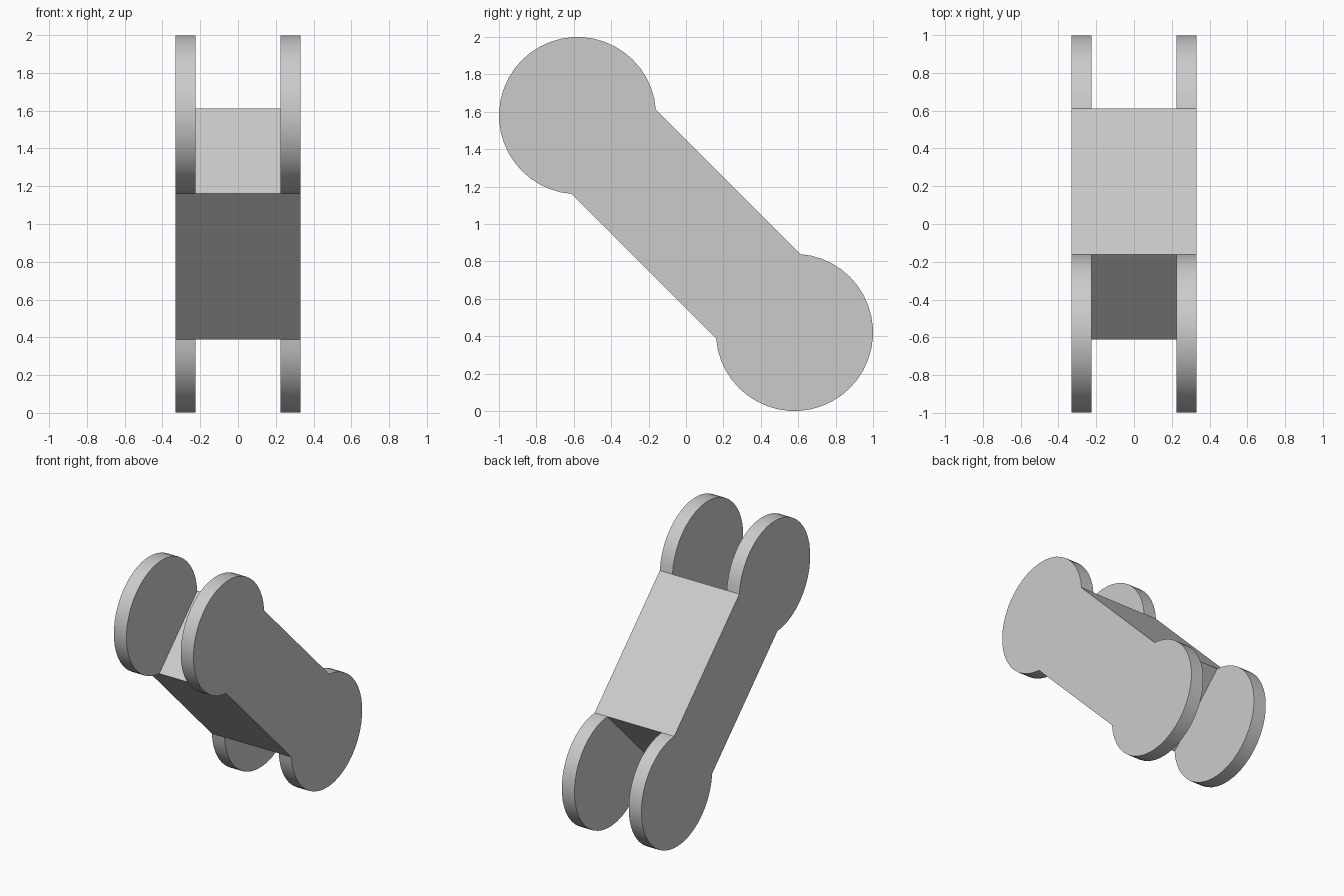
import bpy
import bmesh
import math
from mathutils import Matrix, Vector

cube = bpy.data.objects.get("Cube")
if cube:
    bpy.data.objects.remove(cube, do_unlink=True)

RADIUS = 0.42        # round end plates
REACH = 0.82         # link centre to plate centre
HALF_BODY = 0.318    # half height of the straight body
OUTER, INNER = 0.33, 0.225
STEPS = 32

mat = bpy.data.materials.new("plain grey")
mat.use_nodes = True
grey = (0.6, 0.6, 0.6, 1)
mat.diffuse_color = grey
mat.node_tree.nodes["Principled BSDF"].inputs["Base Color"].default_value = grey


def end_arc(sign):
    """Round end outline, running from one body corner to the other."""
    span = math.pi - math.asin(HALF_BODY / RADIUS)
    angles = [span * (2 * i / STEPS - 1) for i in range(STEPS + 1)]
    return [(sign * (REACH + RADIUS * math.cos(a)), sign * RADIUS * math.sin(a))
            for a in angles]


bm = bmesh.new()
levels = (-OUTER, -INNER, INNER, OUTER)
# arcs[end][level] is a row of vertices
arcs = [[[bm.verts.new((x, u, v)) for u, v in end_arc(s)] for x in levels]
        for s in (1, -1)]

# Outer side faces of the whole link
for k in (0, 3):
    bm.faces.new(arcs[0][k] + arcs[1][k])

for rows in arcs:
    # Inner plate faces and curved rims
    for k in (1, 2):
        bm.faces.new(rows[k])
    for a, b in ((0, 1), (2, 3)):
        for i in range(STEPS):
            bm.faces.new((rows[a][i], rows[a][i + 1], rows[b][i + 1], rows[b][i]))
    # Flat end of the body, between the plates
    bm.faces.new((rows[1][0], rows[1][-1], rows[2][-1], rows[2][0]))

# Upper and lower faces of the body
for p, q in ((arcs[0], arcs[1]), (arcs[1], arcs[0])):
    bm.faces.new([r[-1] for r in p] + [r[0] for r in reversed(q)])

bmesh.ops.recalc_face_normals(bm, faces=bm.faces[:])
# Tilt the link so one end rises toward the front
tilt = Matrix.Translation(Vector((0, 0, 1))) @ Matrix.Rotation(math.radians(135), 4, "X")
bm.transform(tilt)

mesh = bpy.data.meshes.new("chain_link")
bm.to_mesh(mesh)
bm.free()
mesh.materials.append(mat)
link = bpy.data.objects.new("chain_link", mesh)
bpy.context.collection.objects.link(link)
bpy.ops.object.select_all(action="DESELECT")
link.select_set(True)
bpy.context.view_layer.objects.active = link
bpy.ops.object.shade_smooth_by_angle(angle=math.radians(30))
